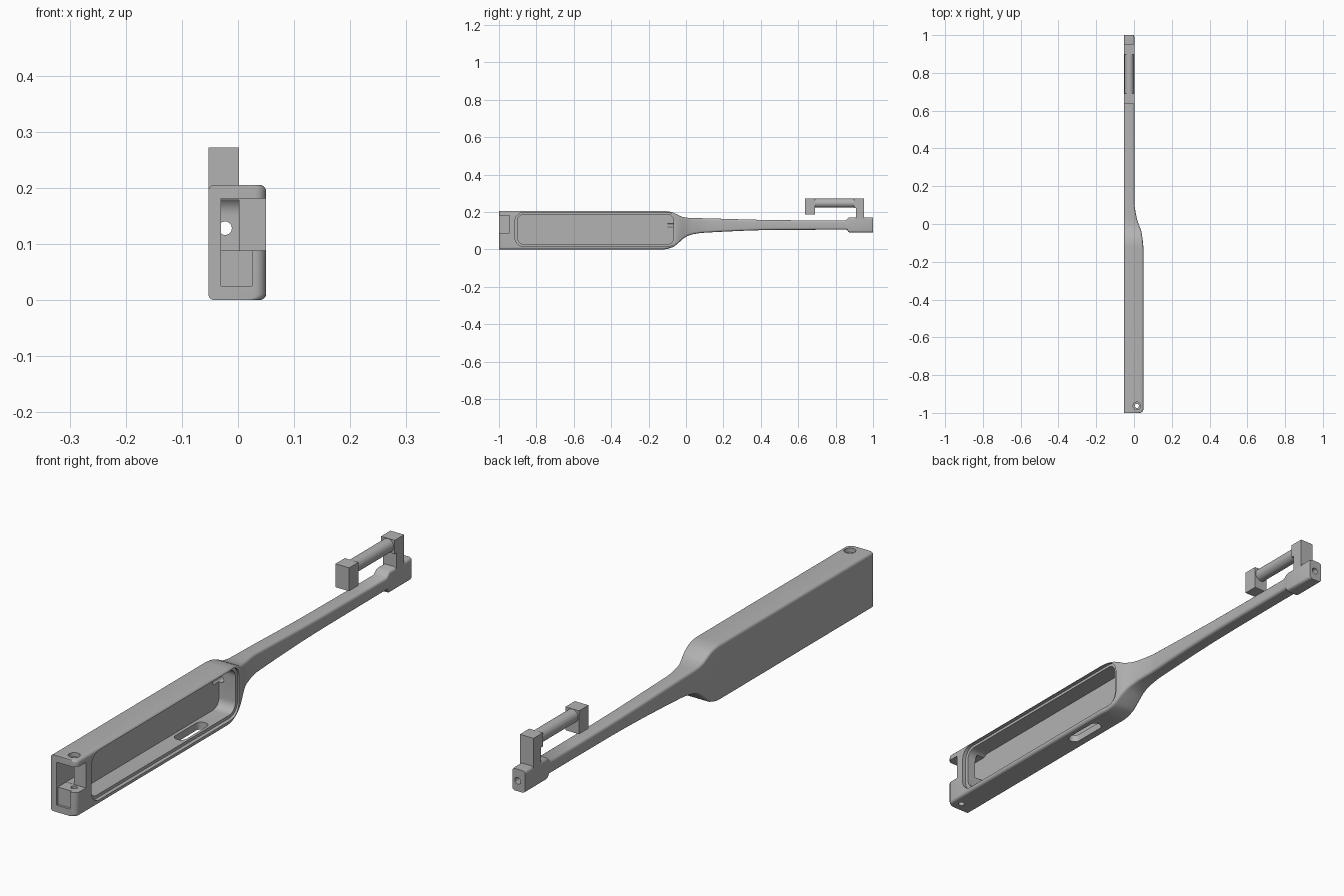
import bpy, bmesh, math
from mathutils import Vector, Matrix

cube = bpy.data.objects.get("Cube")
if cube:
    bpy.data.objects.remove(cube, do_unlink=True)

GREY = (0.45, 0.45, 0.45, 1)
mat = bpy.data.materials.new("plain grey")
mat.use_nodes = True
mat.diffuse_color = GREY
mat.node_tree.nodes["Principled BSDF"].inputs["Base Color"].default_value = GREY

LEFT, RAIL = -0.053, 0.002      # side planes of the handle


def finish(name, bm):
    bmesh.ops.recalc_face_normals(bm, faces=bm.faces)
    me = bpy.data.meshes.new(name)
    bm.to_mesh(me)
    bm.free()
    ob = bpy.data.objects.new(name, me)
    bpy.context.collection.objects.link(ob)
    me.materials.append(mat)
    return ob


def rounded_rect(a0, a1, b0, b1, r, n=5):
    pts = []
    corners = [(a1 - r, b1 - r), (a0 + r, b1 - r), (a0 + r, b0 + r), (a1 - r, b0 + r)]
    for k, (ca, cb) in enumerate(corners):
        for i in range(n + 1):
            t = math.pi / 2 * (k + i / n)
            pts.append((ca + r * math.cos(t), cb + r * math.sin(t)))
    return pts


def loft(name, rings):
    bm = bmesh.new()
    vs = [[bm.verts.new(p) for p in ring] for ring in rings]
    n = len(vs[0])
    for a, b in zip(vs, vs[1:]):
        for i in range(n):
            bm.faces.new((a[i], a[(i + 1) % n], b[(i + 1) % n], b[i]))
    bm.faces.new(vs[0])
    bm.faces.new(vs[-1])
    return finish(name, bm)


def box(name, x0, x1, y0, y1, z0, z1):
    ring = [(x0, z0), (x1, z0), (x1, z1), (x0, z1)]
    return loft(name, [[(x, y, z) for x, z in ring] for y in (y0, y1)])


def pocket(name, x0, x1, y0, y1, z0, z1, r):
    ring = rounded_rect(y0, y1, z0, z1, r, 8)
    return loft(name, [[(x, y, z) for y, z in ring] for x in (x0, x1)])


def rod(name, start, end, r, sides=32):
    a, b = Vector(start), Vector(end)
    bm = bmesh.new()
    turn = Vector((0, 0, 1)).rotation_difference(b - a).to_matrix().to_4x4()
    bmesh.ops.create_cone(bm, cap_ends=True, segments=sides, radius1=r, radius2=r,
                          depth=(b - a).length, matrix=Matrix.Translation((a + b) / 2) @ turn)
    return finish(name, bm)


def smooth(ob):
    bpy.ops.object.select_all(action='DESELECT')
    ob.select_set(True)
    bpy.context.view_layer.objects.active = ob
    bpy.ops.object.shade_smooth_by_angle(angle=math.radians(32))


def curve(points, y):
    """Monotone interpolation through (y, value) points."""
    if y <= points[0][0]:
        return points[0][1]
    for i, ((y0, v0), (y1, v1)) in enumerate(zip(points, points[1:])):
        if y <= y1:
            def slope(j):
                if j == 0 or j == len(points) - 1:
                    return 0
                (p, u), (q, w) = points[j - 1], points[j]
                s, t = points[j + 1]
                d0, d1 = (w - u) / (q - p), (t - w) / (s - q)
                return 2 * d0 * d1 / (d0 + d1) if d0 * d1 > 0 else 0
            h = y1 - y0
            t = (y - y0) / h
            return (v0 * (1 + 2 * t) * (1 - t) ** 2 + v1 * t * t * (3 - 2 * t)
                    + h * slope(i) * t * (1 - t) ** 2 + h * slope(i + 1) * t * t * (t - 1))
    return points[-1][1]


# Case, neck, handle and end block as one loft
top = [(-0.12, 0.205), (-0.08, 0.2), (-0.05, 0.188), (-0.02, 0.174), (0.02, 0.168),
       (0.1, 0.166), (0.5, 0.156), (0.85, 0.154), (0.872, 0.17)]
bottom = [(-0.12, 0), (-0.07, 0.012), (-0.04, 0.035), (0, 0.067), (0.04, 0.081),
          (0.1, 0.089), (0.5, 0.104), (0.86, 0.105), (0.87, 0.09)]
side = [(-0.14, 0.05), (-0.05, 0.041), (0.03, 0.015), (0.12, RAIL)]

stations = [(-1 + 0.02 * (1 - math.cos(t * math.pi / 12)), 0.02 * (1 - math.sin(t * math.pi / 12)))
            for t in range(7)]
stations += [(-0.14 + 0.01 * i, 0) for i in range(27)]
stations += [(y, 0) for y in (0.2, 0.3, 0.4, 0.5, 0.7, 0.85, 0.857, 0.862, 0.866, 0.872, 0.99)]
stations.append((1, 0.003))
rings = []
for y, inset in stations:
    ring = rounded_rect(LEFT, curve(side, y) - inset, curve(bottom, y), curve(top, y), 0.011)
    rings.append([(x, y, z) for x, z in ring])
body = loft("case_and_handle", rings)

# Openings
HX, HY = 0.015, -0.963
cutters = [
    pocket("cavity_cut", -0.03, 0.1, -0.9, -0.066, 0.027, 0.187, 0.035),
    pocket("lid_ledge_cut", 0.036, 0.1, -0.914, -0.054, 0.016, 0.197, 0.045),
    box("end_slot_cut", -0.03, 0.1, -1.1, -0.945, 0.088, 0.181),
    box("end_passage_cut", -0.03, RAIL, -0.96, -0.85, 0.0885, 0.178),
    box("end_face_cut", -0.03, 0.025, -1.1, -0.992, 0.025, 0.1),
    rod("screw_hole_cut", (HX, HY, -0.1), (HX, HY, 0.3), 0.011),
    rod("screw_head_cut", (HX, HY, 0.19), (HX, HY, 0.3), 0.02),
    rod("cable_bore_cut", (-0.023, -0.1, 0.128), (-0.023, 1.1, 0.128), 0.012),
]
ring = rounded_rect(-0.018, 0.026, -0.355, -0.195, 0.0215, 8)
cutters.append(loft("switch_slot_cut", [[(x, y, z) for x, y in ring] for z in (-0.1, 0.06)]))

for c in cutters:
    c.hide_render = True
    c.hide_viewport = True
    m = body.modifiers.new(c.name, 'BOOLEAN')
    m.operation = 'DIFFERENCE'
    m.solver = 'EXACT'
    m.object = c

# Bake the cuts, then drop the cutters
bpy.context.view_layer.update()
baked = bpy.data.meshes.new_from_object(body.evaluated_get(bpy.context.evaluated_depsgraph_get()))
body.modifiers.clear()
body.data = baked
for c in cutters:
    bpy.data.objects.remove(c, do_unlink=True)
smooth(body)

# Clip above the end block
box("rear_clip_post", LEFT, RAIL, 0.908, 0.952, 0.16, 0.222)
box("rear_clip_cap", LEFT, RAIL, 0.898, 0.952, 0.222, 0.272)
box("front_clip_foot", LEFT, RAIL, 0.636, 0.69, 0.187, 0.272)
smooth(rod("clip_rod", (-0.0255, 0.685, 0.247), (-0.0255, 0.903, 0.247), 0.024))
